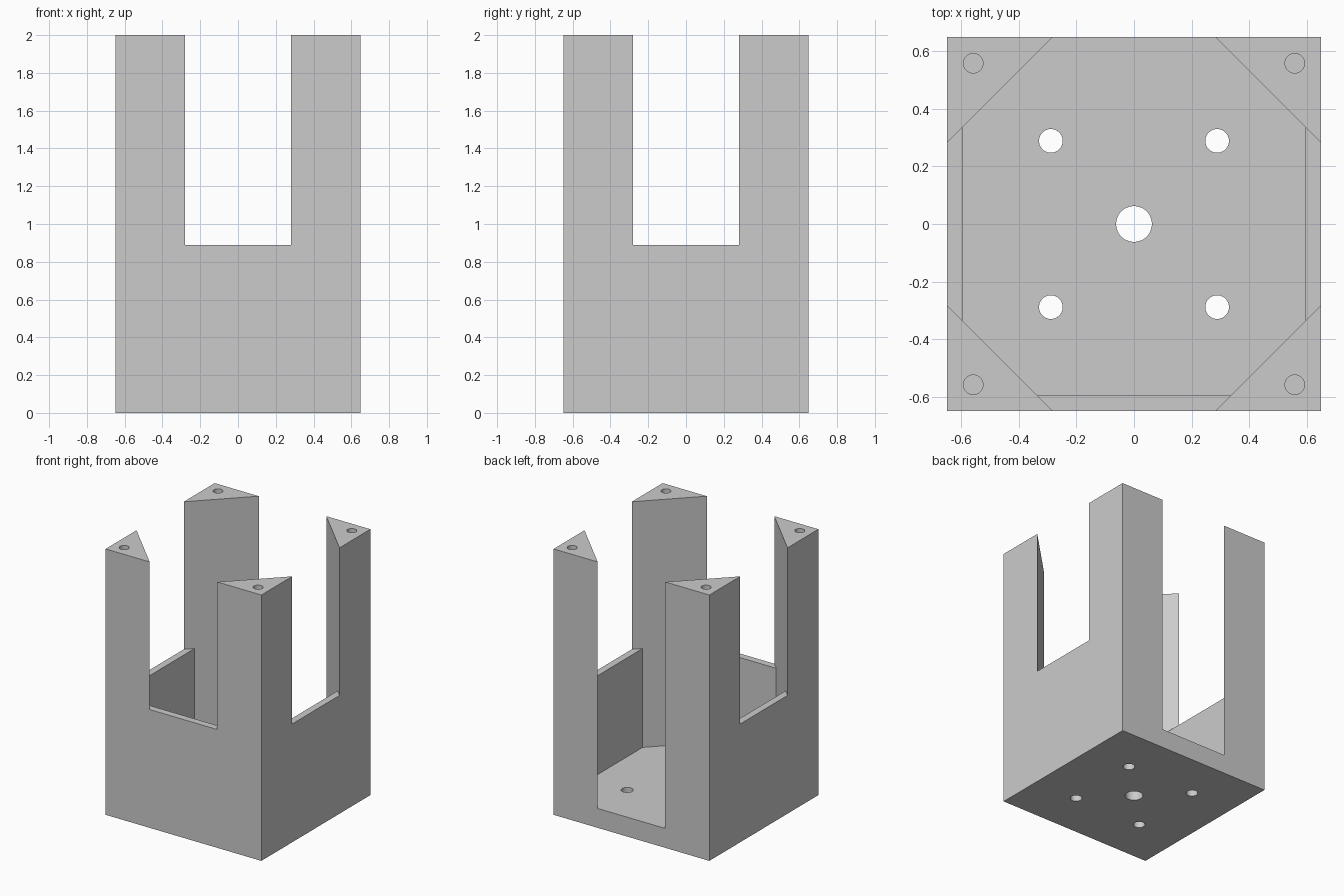
import bpy, bmesh, math

if "Cube" in bpy.data.objects:
    bpy.data.objects.remove(bpy.data.objects["Cube"])

HALF = 0.648      # half width of the square footprint
HEIGHT = 2.0
FLOOR = 0.146     # top of the base plate
RIM = 0.89        # top of the side walls
INNER = 0.595     # inner face of the thin walls
DIAG = 0.929      # |x| + |y| on the diagonal faces of the corner posts

grey = bpy.data.materials.new("light grey")
grey.diffuse_color = (0.6, 0.6, 0.6, 1)
grey.use_nodes = True
grey.node_tree.nodes["Principled BSDF"].inputs["Base Color"].default_value = grey.diffuse_color


def prism(name, points, z0, z1):
    """Upright prism over a counter-clockwise outline."""
    bm = bmesh.new()
    face = bm.faces.new([bm.verts.new((x, y, z0)) for x, y in points])
    top = bmesh.ops.extrude_face_region(bm, geom=[face])["geom"]
    verts = [v for v in top if isinstance(v, bmesh.types.BMVert)]
    bmesh.ops.translate(bm, verts=verts, vec=(0, 0, z1 - z0))
    bmesh.ops.recalc_face_normals(bm, faces=bm.faces)
    mesh = bpy.data.meshes.new(name)
    bm.to_mesh(mesh)
    bm.free()
    mesh.materials.append(grey)
    obj = bpy.data.objects.new(name, mesh)
    bpy.context.collection.objects.link(obj)
    return obj


def octagon(side, front, back):
    """Box outline whose corners are cut along the post diagonals."""
    return [(side, DIAG - side), (DIAG - back, back), (back - DIAG, back),
            (-side, DIAG - side), (-side, side - DIAG), (front - DIAG, -front),
            (DIAG - front, -front), (side, side - DIAG)]


def circle(cx, cy, r, n=40):
    return [(cx + r * math.cos(2 * math.pi * i / n),
             cy + r * math.sin(2 * math.pi * i / n)) for i in range(n)]


def cut(body, name, points, z0, z1):
    cutter = prism(name, points, z0, z1)
    cutter.hide_render = True
    cutter.hide_viewport = True
    mod = body.modifiers.new(name, "BOOLEAN")
    mod.operation = "DIFFERENCE"
    mod.solver = "EXACT"
    mod.object = cutter


# Solid block
housing = prism("housing", [(-HALF, -HALF), (HALF, -HALF), (HALF, HALF), (-HALF, HALF)], 0, HEIGHT)

# Cavity above the base plate, open at the back
cut(housing, "cavity_cutter", octagon(INNER, INNER, 0.75), FLOOR, 2.2)
# Openings between the corner posts on every side
cut(housing, "opening_cutter", octagon(0.75, 0.75, 0.75), RIM, 2.3)

# Through holes in the base plate
cut(housing, "centre_hole_cutter", circle(0, 0, 0.062), -0.1, 0.3)
for i, (sx, sy) in enumerate([(1, 1), (-1, 1), (-1, -1), (1, -1)]):
    cut(housing, f"base_hole_cutter_{i}", circle(sx * 0.288, sy * 0.288, 0.041), -0.1, 0.3)
    # Blind screw holes in the post tops
    cut(housing, f"post_hole_cutter_{i}", circle(sx * 0.557, sy * 0.557, 0.034), 1.7, 2.1)

# Apply the cuts and smooth the round holes only
bpy.context.view_layer.update()
graph = bpy.context.evaluated_depsgraph_get()
final = bpy.data.meshes.new_from_object(housing.evaluated_get(graph))
housing.modifiers.clear()
housing.data = final
for obj in [o for o in bpy.data.objects if o.name != "housing"]:
    bpy.data.objects.remove(obj)
bpy.context.view_layer.objects.active = housing
housing.select_set(True)
bpy.ops.object.shade_smooth_by_angle(angle=math.radians(30))
